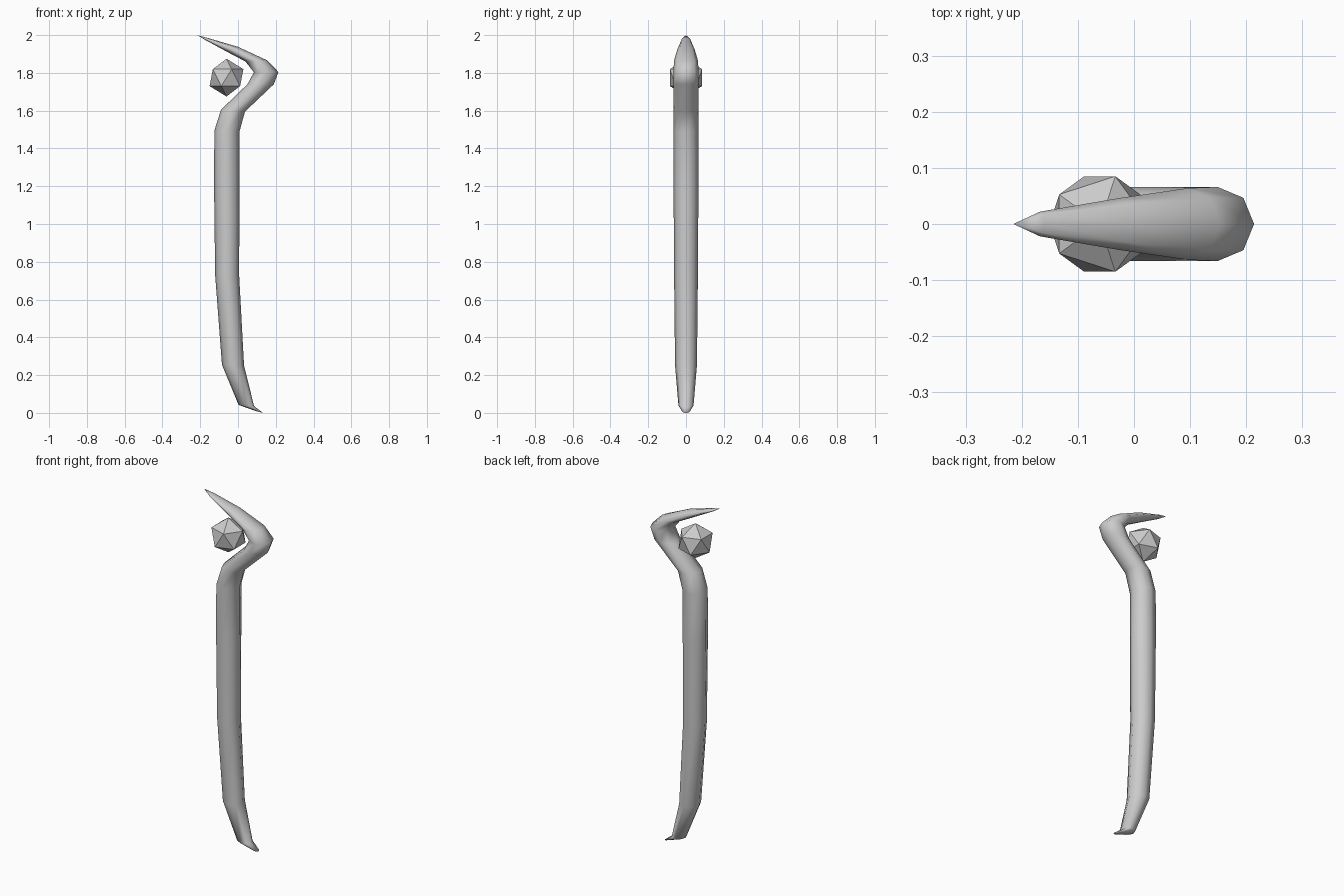
import bpy, bmesh, math
from mathutils import Vector

if "Cube" in bpy.data.objects:
    bpy.data.objects.remove(bpy.data.objects["Cube"])

SIDES = 8

# staff rings: left/inner (x, z), right/outer (x, z), half depth in y
RINGS = [
    ((0.10, 0.008), (0.132, 0.0), 0.018),
    ((0.003, 0.042), (0.085, 0.036), 0.040),
    ((-0.085, 0.255), (0.032, 0.25), 0.058),
    ((-0.121, 0.73), (0.006, 0.73), 0.063),
    ((-0.127, 1.22), (0.008, 1.22), 0.066),
    ((-0.125, 1.495), (0.008, 1.49), 0.067),
    ((-0.09, 1.605), (0.037, 1.595), 0.066),
    ((0.05, 1.74), (0.19, 1.74), 0.066),
    ((0.084, 1.803), (0.214, 1.805), 0.066),
    ((0.04, 1.86), (0.153, 1.867), 0.064),
    ((-0.055, 1.91), (0.0, 1.938), 0.046),
    ((-0.175, 1.975), (-0.160, 1.985), 0.022),
]
TIP = (-0.215, 0, 2.0)


# hooked staff: tapering eight-sided tube
bm = bmesh.new()
loops = []
for left, right, depth in RINGS:
    a = Vector((left[0], 0, left[1]))
    b = Vector((right[0], 0, right[1]))
    mid, half = (a + b) / 2, (b - a) / 2
    loop = []
    for i in range(SIDES):
        t = math.tau * i / SIDES
        loop.append(bm.verts.new(mid + half * math.cos(t) + Vector((0, depth * math.sin(t), 0))))
    loops.append(loop)
for lo, hi in zip(loops, loops[1:]):
    for i in range(SIDES):
        j = (i + 1) % SIDES
        bm.faces.new((lo[i], lo[j], hi[j], hi[i]))

# foot cap and pointed tip
bm.faces.new(loops[0][::-1])
tip = bm.verts.new(TIP)
for i in range(SIDES):
    bm.faces.new((loops[-1][i], loops[-1][(i + 1) % SIDES], tip))
bmesh.ops.recalc_face_normals(bm, faces=bm.faces)
for f in bm.faces:
    f.smooth = True

mesh = bpy.data.meshes.new("hooked_staff")
bm.to_mesh(mesh)
bm.free()
bpy.context.collection.objects.link(bpy.data.objects.new("hooked_staff", mesh))

# floating faceted gem
bpy.ops.mesh.primitive_ico_sphere_add(subdivisions=1, radius=0.1, location=(-0.061, 0, 1.775))
bpy.context.object.name = "gem"
